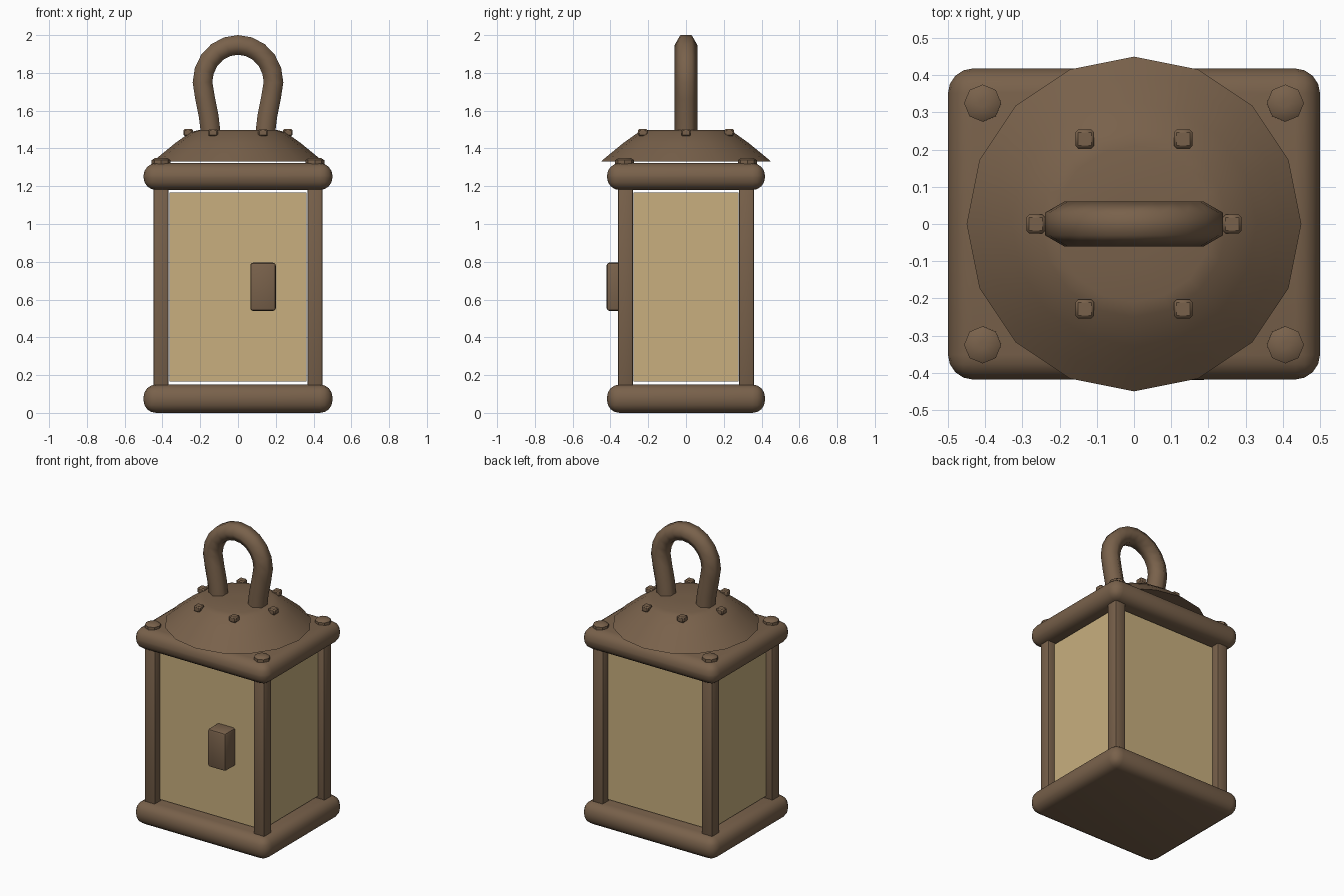
import bpy, bmesh, math
from mathutils import Vector

if "Cube" in bpy.data.objects:
    bpy.data.objects.remove(bpy.data.objects["Cube"])


def material(name, rgb):
    m = bpy.data.materials.new(name)
    m.diffuse_color = (*rgb, 1)
    m.use_nodes = True
    m.node_tree.nodes["Principled BSDF"].inputs["Base Color"].default_value = m.diffuse_color
    return m


BROWN = material("aged brown metal", (0.19, 0.12, 0.07))
GLASS = material("pale amber glass", (0.58, 0.43, 0.21))


def finish(name, bm, mat, smooth=None):
    bmesh.ops.recalc_face_normals(bm, faces=bm.faces)
    me = bpy.data.meshes.new(name)
    bm.to_mesh(me)
    bm.free()
    ob = bpy.data.objects.new(name, me)
    bpy.context.collection.objects.link(ob)
    me.materials.append(mat)
    if smooth:
        bpy.ops.object.select_all(action='DESELECT')
        ob.select_set(True)
        bpy.context.view_layer.objects.active = ob
        bpy.ops.object.shade_smooth_by_angle(angle=math.radians(smooth))
    return ob


def box(name, lo, hi, mat, bevel=0, segments=1, smooth=None):
    bm = bmesh.new()
    bmesh.ops.create_cube(bm, size=1)
    for v in bm.verts:
        v.co = [l + (c + 0.5) * (h - l) for c, l, h in zip(v.co, lo, hi)]
    if bevel:
        bmesh.ops.bevel(bm, geom=bm.edges[:], offset=bevel, segments=segments,
                        profile=0.5, affect='EDGES')
    return finish(name, bm, mat, smooth)


def lathe(name, profile, sides, mat, center=(0, 0), smooth=None):
    # profile runs from the bottom rim (r, z) up; both ends are capped
    bm = bmesh.new()
    rings = [[bm.verts.new((center[0] + r * math.cos(2 * math.pi * i / sides),
                            center[1] + r * math.sin(2 * math.pi * i / sides), z))
              for i in range(sides)] for r, z in profile]
    for a, b in zip(rings, rings[1:]):
        for i in range(sides):
            j = (i + 1) % sides
            bm.faces.new((a[i], a[j], b[j], b[i]))
    bm.faces.new(rings[0][::-1])
    bm.faces.new(rings[-1])
    return finish(name, bm, mat, smooth)


# rounded base and upper slabs
for name, z0, z1 in (("base_slab", 0, 0.15), ("upper_slab", 1.18, 1.322)):
    box(name, (-0.5, -0.418, z0), (0.5, 0.418, z1), BROWN, 0.066, 4, 40)

# corner posts and slab rivets
for sx in (-1, 1):
    for sy in (-1, 1):
        side = ("back" if sy > 0 else "front") + ("_right" if sx > 0 else "_left")
        x, y = sx * 0.407, sy * 0.32
        box(side + "_post", (x - 0.04, y - 0.04, 0.13), (x + 0.04, y + 0.04, 1.2),
            BROWN, 0.01, 2, 40)
        lathe(side + "_rivet", [(0.05, 1.31), (0.05, 1.338), (0.035, 1.348), (0.01, 1.35)],
              8, BROWN, (sx * 0.407, sy * 0.325), 35)

# glass panes between the posts
for s, fb, lr in ((-1, "front", "left"), (1, "back", "right")):
    y, x = s * 0.305, s * 0.392
    box(fb + "_pane", (-0.363, y - 0.01, 0.165), (0.363, y + 0.01, 1.168), GLASS)
    box(lr + "_pane", (x - 0.01, -0.278, 0.165), (x + 0.01, 0.278, 1.168), GLASS)

# door latch plate
box("latch", (0.065, -0.42, 0.54), (0.2, -0.3, 0.795), BROWN, 0.014, 2, 40)

# flared roof cap, sixteen sides
lathe("roof_cap", [(0.45, 1.331), (0.40, 1.373), (0.33, 1.43), (0.25, 1.487),
                   (0.21, 1.497), (0.05, 1.498)], 16, BROWN, smooth=50)

# six small studs around the roof
for k in range(6):
    a = k * math.pi / 3
    x, y = 0.264 * math.cos(a), 0.264 * math.sin(a)
    box(f"roof_stud_{k + 1}", (x - 0.025, y - 0.025, 1.465), (x + 0.025, y + 0.025, 1.503),
        BROWN, 0.007, 1, 40)

# carrying ring: hexagonal tube swept along an arch
arc = [(0.188 * math.cos(t * math.pi / 10), 1.75 + 0.198 * math.sin(t * math.pi / 10))
       for t in range(11)]
leg = [(0.142, 1.46), (0.155, 1.57), (0.175, 1.67)]
path = [Vector((x, 0, z)) for x, z in leg + arc + [(-x, z) for x, z in reversed(leg)]]
bm = bmesh.new()
rings = []
for i, p in enumerate(path):
    t = (path[min(i + 1, len(path) - 1)] - path[max(i - 1, 0)]).normalized()
    n = Vector((t.z, 0, -t.x))
    rings.append([bm.verts.new(p + 0.06 * (n * math.sin(k * math.pi / 3)
                  + Vector((0, math.cos(k * math.pi / 3), 0)))) for k in range(6)])
for a, b in zip(rings, rings[1:]):
    for k in range(6):
        bm.faces.new((a[k], a[(k + 1) % 6], b[(k + 1) % 6], b[k]))
bm.faces.new(rings[0])
bm.faces.new(rings[-1])
finish("carrying_ring", bm, BROWN, 65)
